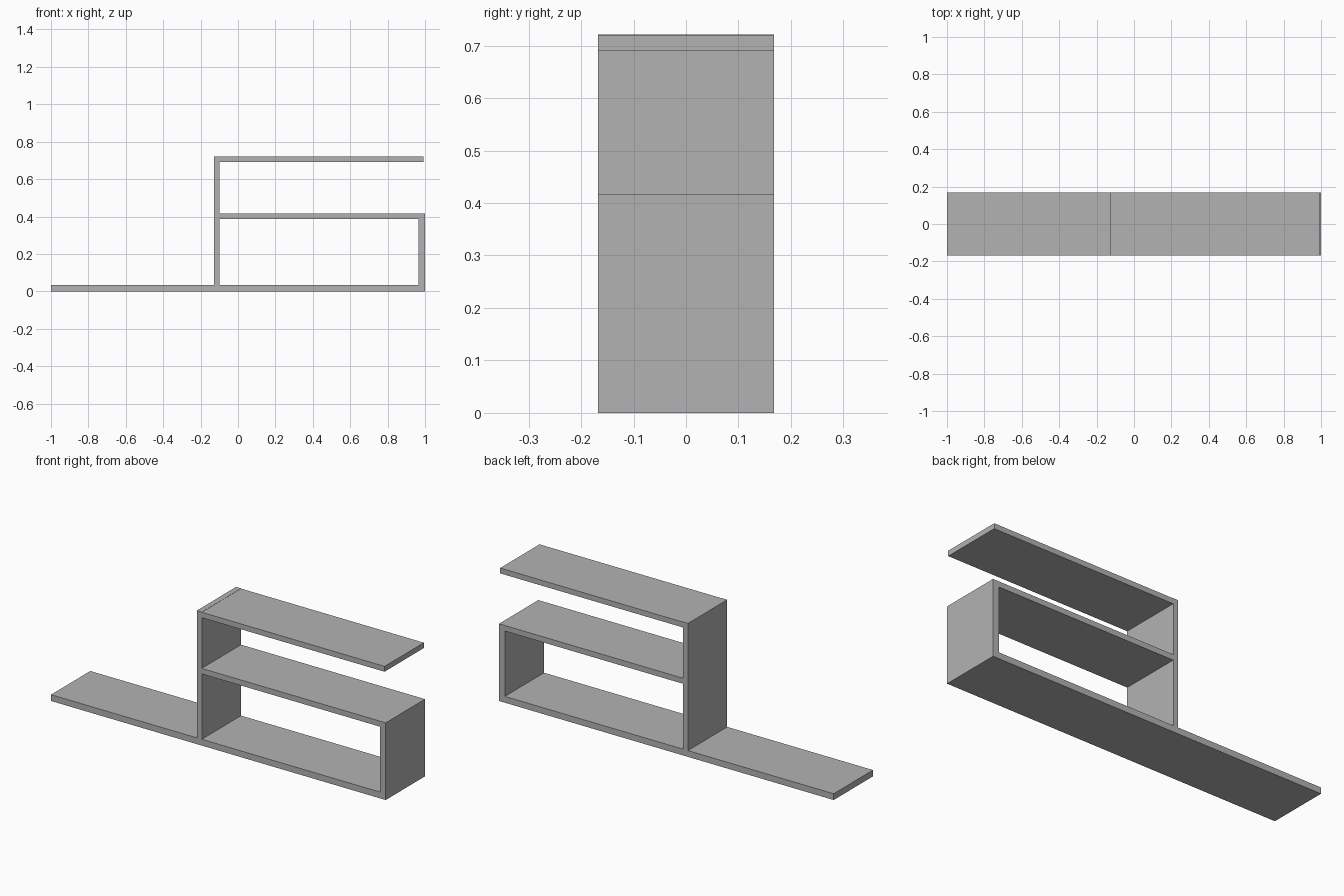
import bpy

if "Cube" in bpy.data.objects:
    bpy.data.objects.remove(bpy.data.objects["Cube"])

DEPTH = 0.335

# Dark grey finish shared by all boards
grey = bpy.data.materials.new("dark_grey")
grey.diffuse_color = (0.45, 0.45, 0.45, 1.0)
grey.use_nodes = True
grey.node_tree.nodes["Principled BSDF"].inputs["Base Color"].default_value = grey.diffuse_color


def board(name, x0, x1, z0, z1):
    """Flat board spanning the full shelf depth."""
    bpy.ops.mesh.primitive_cube_add(size=1, location=((x0 + x1) / 2, 0, (z0 + z1) / 2))
    obj = bpy.context.object
    obj.name = name
    obj.scale = (x1 - x0, DEPTH, z1 - z0)
    bpy.ops.object.transform_apply(location=False, rotation=False, scale=True)
    obj.data.materials.append(grey)
    return obj


# Long base board
board("base_board", -1.0, 1.0, 0.0, 0.034)
# Uprights
board("tall_upright", -0.129, -0.099, 0.034, 0.721)
board("short_upright", 0.965, 1.0, 0.034, 0.417)
# Shelves butting against the uprights
board("middle_shelf", -0.099, 0.965, 0.387, 0.417)
board("top_shelf", -0.099, 0.993, 0.691, 0.720)
